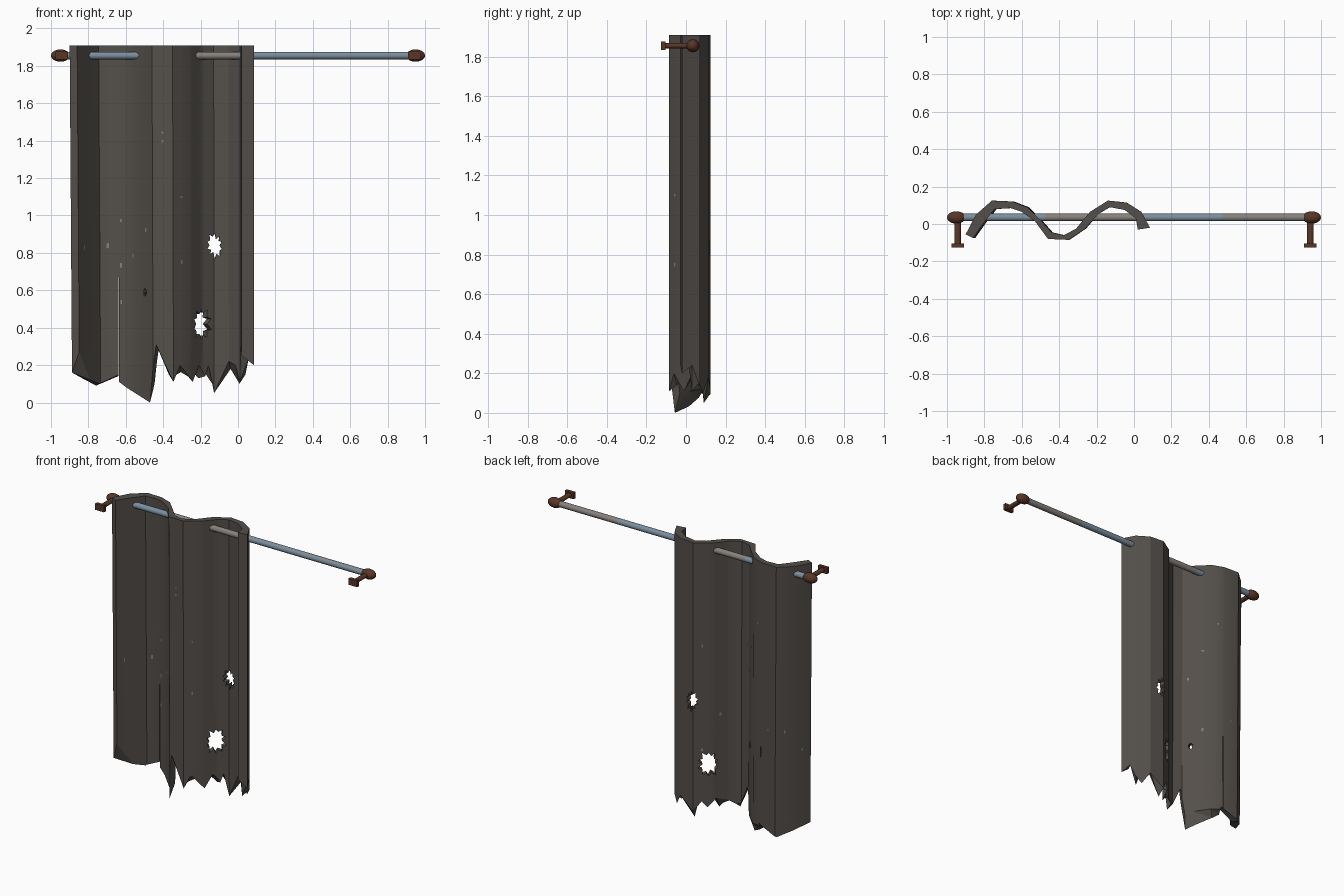
import bpy, bmesh, math, random
from mathutils import Vector, Matrix

if "Cube" in bpy.data.objects:
    bpy.data.objects.remove(bpy.data.objects["Cube"])

random.seed(4)

def material(name, rgb):
    m = bpy.data.materials.new(name)
    m.diffuse_color = (*rgb, 1)
    m.use_nodes = True
    m.node_tree.nodes["Principled BSDF"].inputs["Base Color"].default_value = m.diffuse_color
    return m

CLOTH = material("dark cloth", (0.088, 0.078, 0.069))
RUST = material("rust brown", (0.10, 0.037, 0.02))
BLUE = material("blue steel", (0.20, 0.27, 0.34))
GREY = material("warm grey steel", (0.24, 0.22, 0.20))
SPECK = material("pale speck", (0.22, 0.22, 0.21))

def make(name, bm, mats, smooth=None):
    bmesh.ops.recalc_face_normals(bm, faces=bm.faces)
    me = bpy.data.meshes.new(name)
    bm.to_mesh(me)
    bm.free()
    for m in mats:
        me.materials.append(m)
    ob = bpy.data.objects.new(name, me)
    bpy.context.collection.objects.link(ob)
    if smooth:
        bpy.ops.object.select_all(action='DESELECT')
        ob.select_set(True)
        bpy.context.view_layer.objects.active = ob
        bpy.ops.object.shade_smooth_by_angle(angle=math.radians(smooth))
    return ob

# cloth cross-section: front and back lines of the folds
FRONT = [(-.86, -.075), (-.80, .01), (-.745, .08), (-.66, .085), (-.60, .065), (-.53, .015), (-.46, -.08),
         (-.35, -.085), (-.26, -.025), (-.19, .055), (-.13, .09), (-.05, .075), (.01, .03), (.02, -.03)]
BACK = [(-.90, -.055), (-.845, .05), (-.76, .125), (-.65, .12), (-.57, .09), (-.49, .01), (-.44, -.045),
        (-.375, -.06), (-.31, -.025), (-.235, .065), (-.14, .125), (-.04, .115), (.04, .065), (.085, -.02)]
# torn hem: position along the fold, front height, back height
HEM = [(0, .27, .16), (1, .12, .13), (1.9, .10, .09), (3.2, .15, .15), (3.25, .11, .13), (5.75, 0, .10),
       (6.15, .31, .28), (7, .11, .15), (7.4, .20, .14), (8.2, .11, .17), (8.7, .20, .19), (9.2, .14, .13),
       (9.5, .20, .17), (10, .05, .10), (11, .22, .18), (11.6, .20, .10), (12, .11, .15), (12.4, .30, .24),
       (13, .25, .20)]
TOP = 1.91

def point(line, t, z):
    i = min(int(t), 12)
    p = Vector(line[i]).lerp(Vector(line[i + 1]), t - i)
    f = (TOP - z) / TOP
    return Vector((p.x - .015 * f * min(p.x, 0), p.y, z))

def hem(t, k):
    for a, b in zip(HEM, HEM[1:]):
        if t <= b[0]:
            return a[k] + (b[k] - a[k]) * (t - a[0]) / (b[0] - a[0])

# curtain
ts = sorted(set([float(i) for i in range(14)] + [float(h[0]) for h in HEM]))
bm = bmesh.new()
ROWS = [TOP, 1.3, .7, .36]
grids = []
for line, k in ((FRONT, 1), (BACK, 2)):
    grids.append([[bm.verts.new(point(line, t, z)) for z in ROWS + [hem(t, k)]] for t in ts])
fr, bk = grids
n, r = len(ts), len(ROWS) + 1
for g in grids:
    for i in range(n - 1):
        for j in range(r - 1):
            bm.faces.new((g[i][j], g[i + 1][j], g[i + 1][j + 1], g[i][j + 1]))
for i in range(n - 1):
    for j in (0, r - 1):
        bm.faces.new((fr[i][j], fr[i + 1][j], bk[i + 1][j], bk[i][j]))
for j in range(r - 1):
    for i in (0, n - 1):
        bm.faces.new((fr[i][j], fr[i][j + 1], bk[i][j + 1], bk[i][j]))
bmesh.ops.triangulate(bm, faces=bm.faces)
curtain = make("curtain", bm, [CLOTH])

def cut(cutter):
    cutter.hide_render = True
    cutter.hide_viewport = True
    mod = curtain.modifiers.new("tear", 'BOOLEAN')
    mod.operation = 'DIFFERENCE'
    mod.solver = 'EXACT'
    mod.object = cutter

def frame(t, z):
    a, b = point(FRONT, t, z), point(BACK, t, z)
    d = point(FRONT, min(t + .4, 13), z) - point(FRONT, max(t - .4, 0), z)
    d.normalize()
    return (a + b) / 2, d, Vector((d.y, -d.x, 0))

# ragged holes
for t, z, w, h in ((10.1, .84, .046, .068), (9.0, .42, .066, .088), (5.35, .59, .017, .027)):
    c, d, nrm = frame(t, z)
    bm = bmesh.new()
    rings = [[], []]
    for i in range(20):
        q = random.uniform(.85, 1.1) if i % 2 else random.uniform(.5, .75)
        a = math.tau * i / 20
        p = c + d * (w * q * math.cos(a)) + Vector((0, 0, h * q * math.sin(a)))
        for ring, s in zip(rings, (-.06, .06)):
            ring.append(bm.verts.new(p + nrm * s))
    for i in range(20):
        k = (i + 1) % 20
        bm.faces.new((rings[0][i], rings[0][k], rings[1][k], rings[1][i]))
    bm.faces.new(rings[0])
    bm.faces.new(rings[1])
    cut(make("hole_cutter", bm, []))

# long slit rising from the hem
bm = bmesh.new()
bmesh.ops.create_cube(bm, size=1, matrix=Matrix.Translation((-.638, .1, .335)) @ Matrix.Diagonal((.004, .2, .67, 1)))
cut(make("slit_cutter", bm, []))

# apply the cuts
bpy.context.view_layer.update()
dg = bpy.context.evaluated_depsgraph_get()
cut_mesh = bpy.data.meshes.new_from_object(curtain.evaluated_get(dg))
curtain.modifiers.clear()
curtain.data = cut_mesh
bpy.ops.object.select_all(action='DESELECT')
curtain.select_set(True)
bpy.context.view_layer.objects.active = curtain
bpy.ops.object.shade_smooth_by_angle(angle=math.radians(25))

# pale worn specks on both sides
bm = bmesh.new()
for i in range(22):
    line, s = ((FRONT, 1), (BACK, -1))[i % 2]
    t, z = random.randint(0, 12) + .5, random.uniform(.4, 1.6)
    p = point(line, t, z)
    d = (point(line, t + .3, z) - point(line, t - .3, z)).normalized()
    nrm = Vector((d.y, -d.x, 0)) * s
    w, h = random.uniform(.004, .008), random.uniform(.006, .014)
    o = p + nrm * .002
    bm.faces.new([bm.verts.new(o + d * (w * a) + Vector((0, 0, h * b)))
                  for a, b in ((-1, -1), (1, -.8), (.8, 1), (-1, .9))])
make("worn_specks", bm, [SPECK])

# curtain rod in four tinted lengths
bm = bmesh.new()
for i in range(4):
    m = Matrix.Translation((-.7125 + .475 * i, .035, 1.855)) @ Matrix.Rotation(math.pi / 2, 4, 'Y')
    bmesh.ops.create_cone(bm, cap_ends=(i in (0, 3)), segments=16, radius1=.02, radius2=.02, depth=.475, matrix=m)
bmesh.ops.remove_doubles(bm, verts=bm.verts, dist=.0005)
bm.normal_update()
for f in bm.faces:
    x = f.calc_center_median().x
    grey = -.475 < x < 0 or (x > .475 and f.normal.y > -.3)
    f.material_index = 1 if grey else 0
make("rod", bm, [BLUE, GREY], 40)

# end knobs and wall brackets
for side, s in (("left", -1), ("right", 1)):
    bm = bmesh.new()
    bmesh.ops.create_uvsphere(bm, u_segments=16, v_segments=10, radius=1,
        matrix=Matrix.Translation((.95 * s, .035, 1.855)) @ Matrix.Diagonal((.05, .033, .033, 1))
        @ Matrix.Rotation(math.pi / 2, 4, 'Y'))
    make(side + "_knob", bm, [RUST], 40)
    bm = bmesh.new()
    bmesh.ops.create_cone(bm, cap_ends=True, segments=12, radius1=.018, radius2=.018, depth=.15,
        matrix=Matrix.Translation((.943 * s, -.04, 1.855)) @ Matrix.Diagonal((1, 1, .75, 1))
        @ Matrix.Rotation(math.pi / 2, 4, 'X'))
    make(side + "_arm", bm, [RUST], 40)
    bm = bmesh.new()
    bmesh.ops.create_cube(bm, size=1,
        matrix=Matrix.Translation((.943 * s, -.115, 1.855)) @ Matrix.Diagonal((.066, .022, .042, 1)))
    make(side + "_wall_plate", bm, [RUST])
